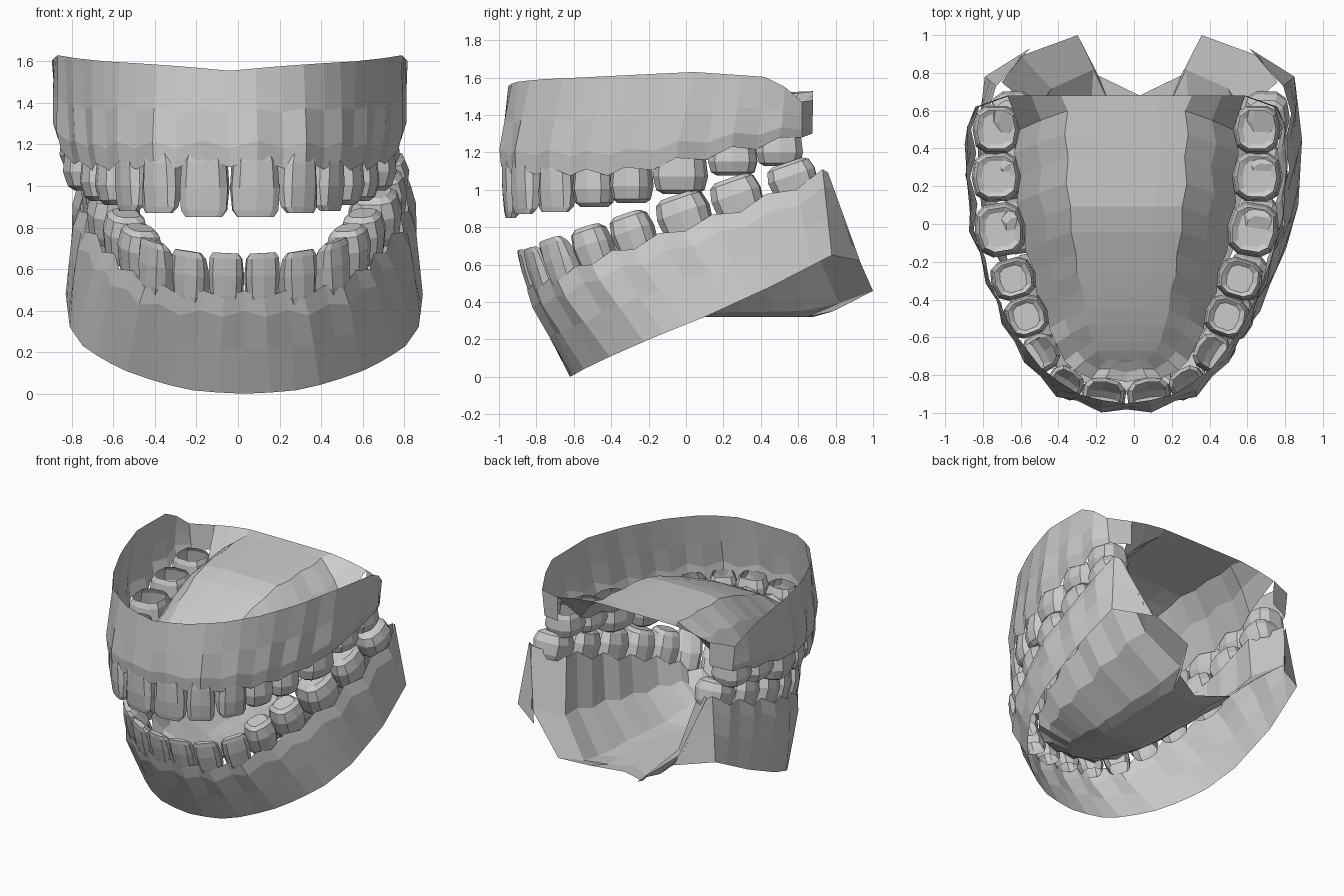
import bpy, bmesh, math
from mathutils import Vector

cube = bpy.data.objects.get("Cube")
if cube:
    bpy.data.objects.remove(cube)

plaster = bpy.data.materials.new("grey_plaster")
plaster.use_nodes = True
GREY = (0.6, 0.6, 0.6, 1)
plaster.diffuse_color = GREY
plaster.node_tree.nodes["Principled BSDF"].inputs["Base Color"].default_value = GREY


def finish(name, bm, shift):
    """Turn a bmesh into a flat shaded object."""
    bmesh.ops.remove_doubles(bm, verts=bm.verts, dist=0.002)
    bmesh.ops.recalc_face_normals(bm, faces=bm.faces)
    bmesh.ops.translate(bm, verts=bm.verts, vec=(shift, 0, 0))
    mesh = bpy.data.meshes.new(name)
    bm.to_mesh(mesh)
    bm.free()
    mesh.materials.append(plaster)
    obj = bpy.data.objects.new(name, mesh)
    bpy.context.collection.objects.link(obj)


def loft(bm, rows, closed=False):
    """Bridge rows of points with quads."""
    grid = [[bm.verts.new(p) for p in row] for row in rows]
    n = len(rows[0])
    for a, b in zip(grid, grid[1:]):
        for i in range(n if closed else n - 1):
            j = (i + 1) % n
            bm.faces.new((a[i], a[j], b[j], b[i]))
    return grid


def mirrored(half):
    """Full rail from a half rail that starts on the midline."""
    return [Vector((-p.x, p.y, p.z)) for p in reversed(half[1:])] + half


def resample(points, n):
    """Spread n points evenly along a polyline."""
    pts = [Vector(p) for p in points]
    lens = [(b - a).length for a, b in zip(pts, pts[1:])]
    out = []
    for k in range(n):
        d = sum(lens) * k / (n - 1)
        i = 0
        while i < len(lens) - 1 and d > lens[i]:
            d -= lens[i]
            i += 1
        out.append(pts[i].lerp(pts[i + 1], min(d / lens[i], 1)))
    return out


# Tooth profiles: height along crown, width scale, depth scale
INCISOR = [(-.15, .75, .85), (.05, .92, 1), (.5, 1, .92), (.88, .95, .5), (1, .75, .25)]
MOLAR = [(-.2, .8, .8), (0, .92, .92), (.5, 1, 1), (.85, .88, .82), (.96, .64, .58)]
NAMES = ["central_incisor", "lateral_incisor", "canine", "first_premolar",
         "second_premolar", "first_molar", "second_molar", "third_molar"]


def build_tooth(name, base, out, axis, height, width, depth, profile, shift):
    bm = bmesh.new()
    side = axis.cross(out).normalized()
    rows = []
    for h, ws, ds in profile:
        lean = (1 - ds) * depth * .3 if profile is INCISOR else 0
        centre = base + axis * (h * height) + out * lean
        ring = []
        for k in range(10):
            a = math.tau * (k + .5) / 10
            c, s = math.cos(a), math.sin(a)
            u = math.copysign(abs(c) ** .7, c) * width * ws / 2
            v = math.copysign(abs(s) ** .7, s) * depth * ds / 2
            ring.append(centre + side * u + out * v)
        rows.append(ring)
    bm.faces.new(loft(bm, rows, True)[-1])
    finish(name, bm, shift)


def build_jaw(label, teeth, axis, rim, outer_end, wrap, inner_end,
              vault_z, vault_rows, y_limit, sweep, shift):
    axis = Vector(axis).normalized()
    centres = [Vector(t[:3]) for t in teeth]
    prev = [Vector((-centres[0].x, centres[0].y, centres[0].z))] + centres[:-1]
    nxt = centres[1:] + [centres[-1] * 2 - centres[-2]]
    outer, inner = [], []
    for i, (c, (x, y, z, height, width, depth)) in enumerate(zip(centres, teeth)):
        tangent = nxt[i] - prev[i]
        out = Vector((tangent.y, -tangent.x, 0)).normalized()
        profile = INCISOR if i < 3 else MOLAR
        for sx, word in ((1, "left"), (-1, "right")):
            m = Vector((sx, 1, 1))
            build_tooth(f"{label}_{word}_{NAMES[i]}", c * m, out * m, axis,
                        height, width, depth, profile, shift)
        # gum margin dips between the teeth and arches over each one
        gap = (prev[i] + c) / 2 + axis * .04
        outer += [gap + out * depth * .42, c + out * depth * .53]
        inner += [gap - out * depth * .38, c - out * depth * .5]
    for rail, end in ((outer, outer_end), (inner, inner_end)):
        rail[0].x = 0
        rail.append(Vector(end))

    # outer gum wall, an open sheet that wraps behind the last tooth
    edge = resample(rim, len(outer)) + [Vector(wrap[1])]
    outer.append(Vector(wrap[0]))
    n = len(outer)
    rows = [outer]
    for f, push in ((.2, .02), (.55, .012)):
        row = []
        for i, (a, b) in enumerate(zip(outer, edge)):
            p = a.lerp(b, f)
            away = Vector((p.x, p.y - .2, 0)).normalized()
            row.append(p + away * push * (1 if i % 2 else .75) * (i < n - 2))
        row[0].x = 0
        rows.append(row)
    rows.append(edge)
    bm = bmesh.new()
    loft(bm, [mirrored(r) for r in rows])
    finish(f"{label}_gum_wall", bm, shift)

    # inner vault from the back of the teeth to the midline
    rows = [inner]
    for xs, dy, mix, swing in vault_rows:
        row = []
        for i, p in enumerate(inner):
            t = i / (len(inner) - 1)
            y = p.y + dy + sweep * swing * t ** 4
            y = min(y, .68 if xs == 0 else y_limit)
            row.append(Vector((p.x * xs, y, p.z + (vault_z(y) - p.z) * mix)))
        rows.append(row)
    bm = bmesh.new()
    loft(bm, [mirrored(r) for r in rows])
    finish(f"{label}_inner_vault", bm, shift)


def palate_z(y):
    return 1.12 + .38 * min(max((y + .75) / .8, 0), 1) ** .75 + .04 * max(y, 0)


def floor_z(y):
    return .42 - .1 * min(max((y + .6) / .5, 0), 1) + max(y - .7, 0) * .35


# Teeth: x, y, gum height, crown length, width, depth
upper_teeth = [
    (.12, -.9, 1.13, .28, .24, .17), (.32, -.84, 1.12, .25, .2, .16),
    (.45, -.68, 1.12, .24, .21, .18), (.53, -.49, 1.11, .21, .22, .23),
    (.6, -.29, 1.12, .2, .22, .24), (.67, -.03, 1.17, .2, .29, .27),
    (.69, .25, 1.23, .16, .27, .26), (.69, .5, 1.28, .16, .26, .25)]
upper_rim = [(0, -.95, 1.555), (.22, -.92, 1.575), (.43, -.79, 1.59), (.6, -.57, 1.6),
             (.74, -.27, 1.615), (.83, .05, 1.63), (.86, .47, 1.6), (.8, .62, 1.47)]
# Vault rows: width scale, depth offset, blend to vault height, rear sweep
upper_rows = [(.8, .05, .55, 0), (.55, .1, .97, 0), (.28, .1, 1, 0), (0, .1, 1, 0)]
build_jaw("upper", upper_teeth, (0, 0, -1), upper_rim, (.78, .62, 1.28),
          ((.63, .675, 1.3), (.63, .68, 1.48)), (.63, .68, 1.48),
          palate_z, upper_rows, .68, 0, -.04)

lower_teeth = [
    (.085, -.77, .46, .23, .17, .15), (.255, -.72, .46, .24, .18, .16),
    (.41, -.62, .51, .24, .19, .18), (.5, -.46, .6, .22, .21, .21),
    (.57, -.25, .68, .21, .23, .22), (.63, .02, .78, .21, .29, .26),
    (.66, .3, .88, .2, .28, .25), (.67, .59, 1.0, .16, .27, .25)]
lower_rim = [(0, -.62, 0), (.22, -.6, .01), (.4, -.53, .05), (.6, -.38, .12), (.77, -.15, .22),
             (.84, .1, .32), (.86, .45, .48), (.82, .78, .65)]
lower_rows = [(.86, .06, .55, .5), (.45, .1, .95, 1), (.3, .1, 1, -.4), (0, .1, 1, -1)]
build_jaw("lower", lower_teeth, (0, -.33, .95), lower_rim, (.76, .73, 1.11),
          ((.73, .76, 1.09), (.58, .93, .62)), (.73, .75, 1.1),
          floor_z, lower_rows, 1, .16, .03)
